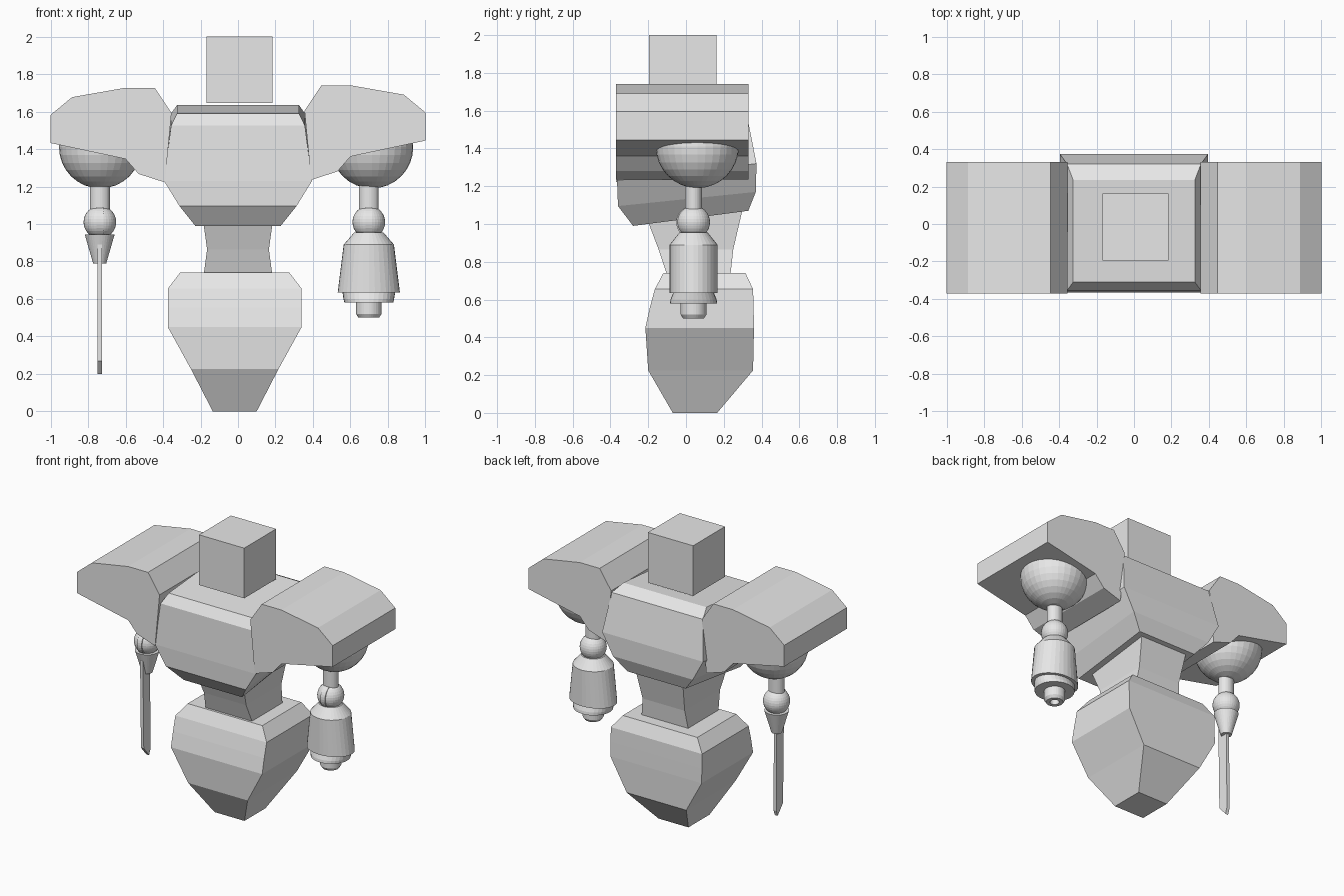
import bpy
import bmesh
from math import cos, sin, pi
from mathutils import Matrix

cube = bpy.data.objects.get("Cube")
if cube:
    bpy.data.objects.remove(cube, do_unlink=True)

GREY = (0.8, 0.8, 0.8, 1.0)
grey = bpy.data.materials.new("plain grey")
grey.use_nodes = True
grey.diffuse_color = GREY
grey.node_tree.nodes["Principled BSDF"].inputs["Base Color"].default_value = GREY


def finish(name, bm):
    bmesh.ops.recalc_face_normals(bm, faces=bm.faces[:])
    mesh = bpy.data.meshes.new(name)
    bm.to_mesh(mesh)
    bm.free()
    mesh.materials.append(grey)
    obj = bpy.data.objects.new(name, mesh)
    bpy.context.collection.objects.link(obj)
    return obj


def loft(name, rings):
    """Skin a stack of matching closed rings and cap both ends."""
    bm = bmesh.new()
    rows = [[bm.verts.new(p) for p in ring] for ring in rings]
    n = len(rows[0])
    for low, high in zip(rows, rows[1:]):
        for i in range(n):
            j = (i + 1) % n
            bm.faces.new((low[i], low[j], high[j], high[i]))
    bm.faces.new(rows[0][::-1])
    bm.faces.new(rows[-1])
    return finish(name, bm)


def block(name, levels, x=0.0):
    """Four-sided body; level = half width, front y, front z, back y, back z."""
    return loft(name, [[(x - w, yf, zf), (x + w, yf, zf), (x + w, yb, zb), (x - w, yb, zb)]
                       for w, yf, zf, yb, zb in levels])


def lathe(name, x, y, levels, n=32):
    """Round part; level = z, x radius, y radius."""
    return loft(name, [[(x + rx * cos(2 * pi * i / n), y + ry * sin(2 * pi * i / n), z)
                        for i in range(n)] for z, rx, ry in levels])


# Head
block("head", [(0.177, -0.195, 1.645, 0.162, 1.645),
               (0.177, -0.195, 2.0, 0.162, 2.0)], x=0.008)

# Chest, leaning so that its back sits higher
block("chest", [(0.228, -0.28, 0.99, 0.33, 1.07),
                (0.312, -0.36, 1.095, 0.37, 1.17),
                (0.395, -0.365, 1.23, 0.373, 1.32),
                (0.357, -0.355, 1.525, 0.32, 1.59),
                (0.325, -0.31, 1.59, 0.235, 1.635)])

# Waist, pinched in the middle
block("waist", [(0.183, -0.10, 0.73, 0.235, 0.73),
                (0.165, -0.145, 0.865, 0.25, 0.865),
                (0.185, -0.20, 1.01, 0.30, 1.08)])

# Pelvis
block("pelvis", [(0.117, -0.07, 0.0, 0.165, 0.0),
                 (0.233, -0.20, 0.225, 0.355, 0.225),
                 (0.357, -0.215, 0.45, 0.36, 0.45),
                 (0.357, -0.192, 0.555, 0.358, 0.555),
                 (0.357, -0.165, 0.655, 0.355, 0.655),
                 (0.292, -0.12, 0.74, 0.315, 0.74)], x=-0.0175)

PAD = [(1.0, 1.595), (0.885, 1.69), (0.6, 1.74), (0.445, 1.74), (0.355, 1.605),
       (0.39, 1.235), (0.53, 1.28), (0.6, 1.36), (1.0, 1.445)]
ARM_Y = 0.04

for side, sign, arm_x, drop in (("left", 1, 0.698, 0.0), ("right", -1, -0.737, 0.013)):
    # Shoulder pad
    loft(side + "_shoulder_pad", [[(sign * x, y, z - drop) for x, z in PAD]
                                  for y in (-0.37, 0.33)])

    # Shoulder bowl, a sphere with its top cut away
    ball_x = 0.715 if sign > 0 else -0.735
    bm = bmesh.new()
    bmesh.ops.create_uvsphere(bm, u_segments=32, v_segments=16, radius=0.22,
                              matrix=Matrix.Translation((ball_x, 0.06, 1.41)))
    cut = bmesh.ops.bisect_plane(bm, geom=bm.verts[:] + bm.edges[:] + bm.faces[:],
                                 plane_co=(0, 0, 1.44), plane_no=(0, 0, 1), clear_outer=True)
    bmesh.ops.contextual_create(bm, geom=[e for e in cut["geom_cut"]
                                          if isinstance(e, bmesh.types.BMEdge)])
    finish(side + "_shoulder_bowl", bm)

    # Upper arm and elbow ball
    lathe(side + "_upper_arm", arm_x, ARM_Y, [(1.05, 0.053, 0.045), (1.22, 0.053, 0.045)])
    bm = bmesh.new()
    bmesh.ops.create_uvsphere(bm, u_segments=32, v_segments=16, radius=0.087,
                              matrix=Matrix.Translation((arm_x, ARM_Y, 1.01)))
    finish(side + "_elbow", bm)

    # Thin strap on the front of the elbow
    loft(side + "_elbow_strap", [[(arm_x + dx, ARM_Y - 0.007 + 0.085 * cos(pi * i / 16),
                                   1.01 + 0.085 * sin(pi * i / 16)) for i in range(32)]
                                 for dx in (-0.018, 0.018)])

# Cannon forearm with collar and hollow muzzle
GUN_X = 0.698
lathe("cannon_body", GUN_X, ARM_Y, [(0.635, 0.166, 0.127), (0.89, 0.134, 0.127),
                                    (0.955, 0.078, 0.075)])
lathe("cannon_collar", GUN_X, ARM_Y, [(0.58, 0.13, 0.125), (0.6, 0.135, 0.122),
                                      (0.645, 0.142, 0.104)])
lathe("cannon_muzzle", GUN_X, ARM_Y, [(0.535, 0.03, 0.03), (0.5, 0.03, 0.03),
                                      (0.5, 0.055, 0.055), (0.52, 0.068, 0.068),
                                      (0.6, 0.068, 0.068)])

# Blade holder and blade with a slanted tip
BLADE_X = -0.738
lathe("blade_holder", BLADE_X, ARM_Y, [(0.79, 0.035, 0.035), (0.945, 0.08, 0.08)])
BLADE = [(-0.025, 0.89), (-0.015, 0.27), (0.045, 0.2), (0.06, 0.24), (0.055, 0.89)]
loft("blade", [[(BLADE_X + dx, y, z) for y, z in BLADE] for dx in (-0.011, 0.011)])
